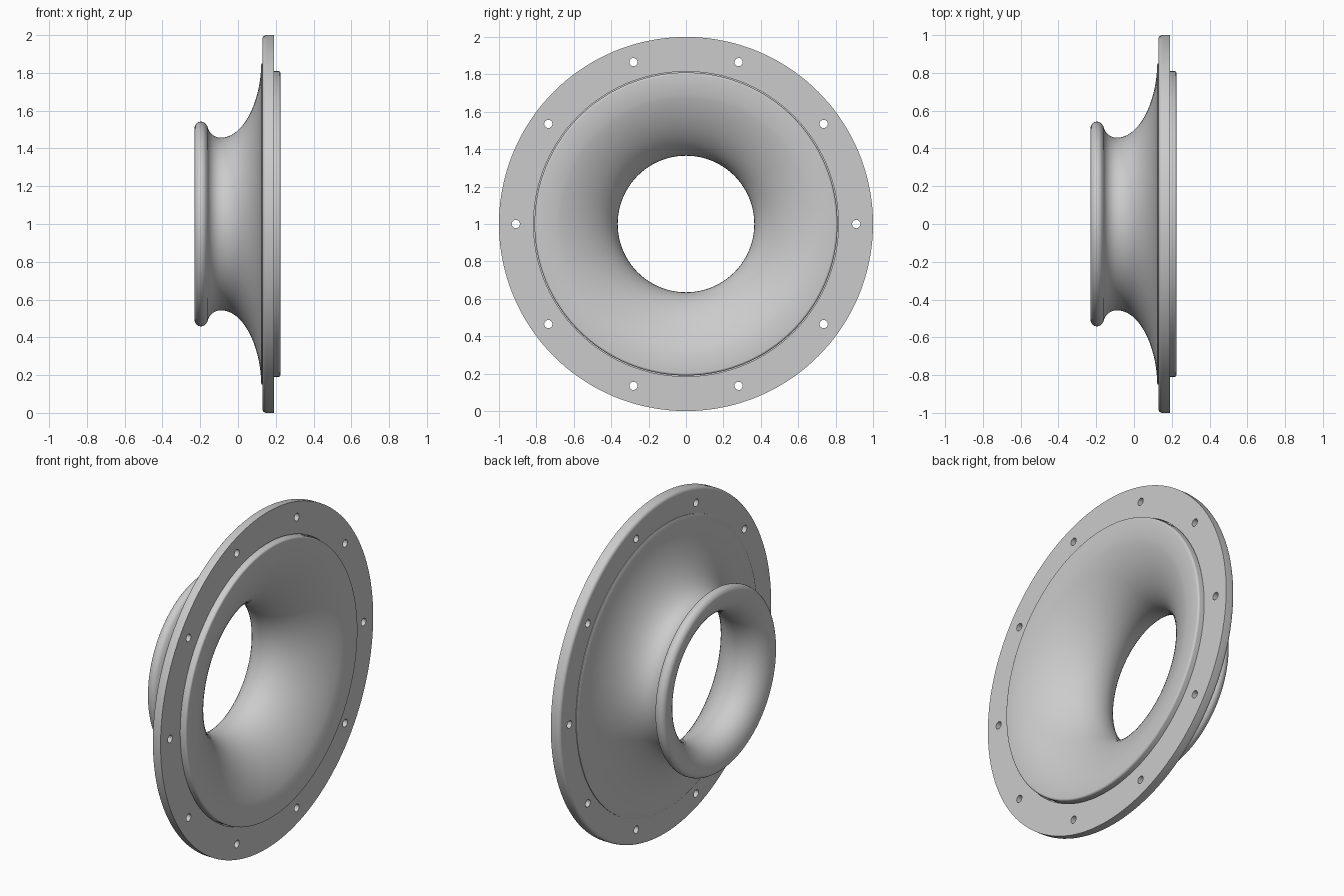
import bpy, bmesh, math
from mathutils import Matrix, Vector

if "Cube" in bpy.data.objects:
    bpy.data.objects.remove(bpy.data.objects["Cube"])

SEGMENTS = 144
CENTRE = Vector((0, 0, 1))

grey = bpy.data.materials.new("plain grey")
grey.diffuse_color = (0.6, 0.6, 0.6, 1)
grey.use_nodes = True
grey.node_tree.nodes["Principled BSDF"].inputs["Base Color"].default_value = grey.diffuse_color


def arc(cx, cr, radius, start, end, steps):
    """Arc points (x, r); angles in degrees from +x towards +r."""
    angles = [math.radians(start + (end - start) * i / steps) for i in range(steps + 1)]
    return [(cx + radius * math.cos(a), cr + radius * math.sin(a)) for a in angles]


def bezier(p0, p1, p2, p3, steps):
    pts = []
    for i in range(1, steps + 1):
        t = i / steps
        w = ((1 - t) ** 3, 3 * t * (1 - t) ** 2, 3 * t * t * (1 - t), t ** 3)
        pts.append(tuple(sum(k * p[j] for k, p in zip(w, (p0, p1, p2, p3))) for j in (0, 1)))
    return pts


def finish(bm, name):
    mesh = bpy.data.meshes.new(name)
    bmesh.ops.recalc_face_normals(bm, faces=bm.faces)
    bm.to_mesh(mesh)
    bm.free()
    obj = bpy.data.objects.new(name, mesh)
    bpy.context.collection.objects.link(obj)
    mesh.materials.append(grey)
    return obj


def lathe(name, profile):
    """Turn a closed (x, r) profile around the horizontal x axis."""
    bm = bmesh.new()
    rings = []
    for s in range(SEGMENTS):
        a = 2 * math.pi * s / SEGMENTS
        rings.append([bm.verts.new(CENTRE + Vector((x, r * math.cos(a), r * math.sin(a))))
                      for x, r in profile])
    n = len(profile)
    for s in range(SEGMENTS):
        a, b = rings[s], rings[(s + 1) % SEGMENTS]
        for i in range(n):
            j = (i + 1) % n
            bm.faces.new((a[i], a[j], b[j], b[i]))
    return finish(bm, name)


def smooth(obj):
    bpy.ops.object.select_all(action='DESELECT')
    obj.select_set(True)
    bpy.context.view_layer.objects.active = obj
    bpy.ops.object.shade_smooth_by_angle(angle=math.radians(32))


# Flared horn: rolled lip, neck, flare, seat, front rim and inner wall
profile = arc(-0.196, 0.508, 0.034, 180, 20, 10)              # rolled lip
profile += arc(-0.09, 0.530, 0.073, 190, 270, 10)             # neck groove
profile += bezier((-0.09, 0.457), (0.03, 0.457), (0.12, 0.65), (0.123, 0.845), 18)
profile += [(0.126, 0.85), (0.14, 0.85), (0.14, 0.81)]        # seat behind flange
profile += arc(0.213, 0.798, 0.012, 90, 0, 4)                 # front rim edge
profile += [(0.212, 0.695)]                                   # shallow cone
profile += bezier((0.212, 0.695), (0.18, 0.56), (0.06, 0.365), (-0.09, 0.365), 18)
profile += bezier((-0.09, 0.365), (-0.17, 0.365), (-0.23, 0.42), (-0.23, 0.508), 10)[:-1]
smooth(lathe("flared_horn", profile))

# Mounting flange with a rounded back edge
flange = lathe("mounting_flange",
               [(0.19, 0.815), (0.19, 1.0)] + arc(0.15, 0.98, 0.02, 90, 180, 5) + [(0.13, 0.815)])

# Ten bolt holes
bm = bmesh.new()
for i in range(10):
    a = math.radians(36 * i)
    place = Matrix.Translation(CENTRE + Vector((0.16, 0.91 * math.cos(a), 0.91 * math.sin(a))))
    bmesh.ops.create_cone(bm, cap_ends=True, segments=24, radius1=0.022, radius2=0.022,
                          depth=0.2, matrix=place @ Matrix.Rotation(math.pi / 2, 4, 'Y'))
cutter = finish(bm, "bolt_hole_cutter")
cutter.hide_render = True
cut = flange.modifiers.new("bolt holes", 'BOOLEAN')
cut.operation = 'DIFFERENCE'
cut.solver = 'EXACT'
cut.object = cutter
bpy.context.view_layer.objects.active = flange
bpy.ops.object.modifier_apply(modifier=cut.name)
bpy.data.objects.remove(cutter)
smooth(flange)
